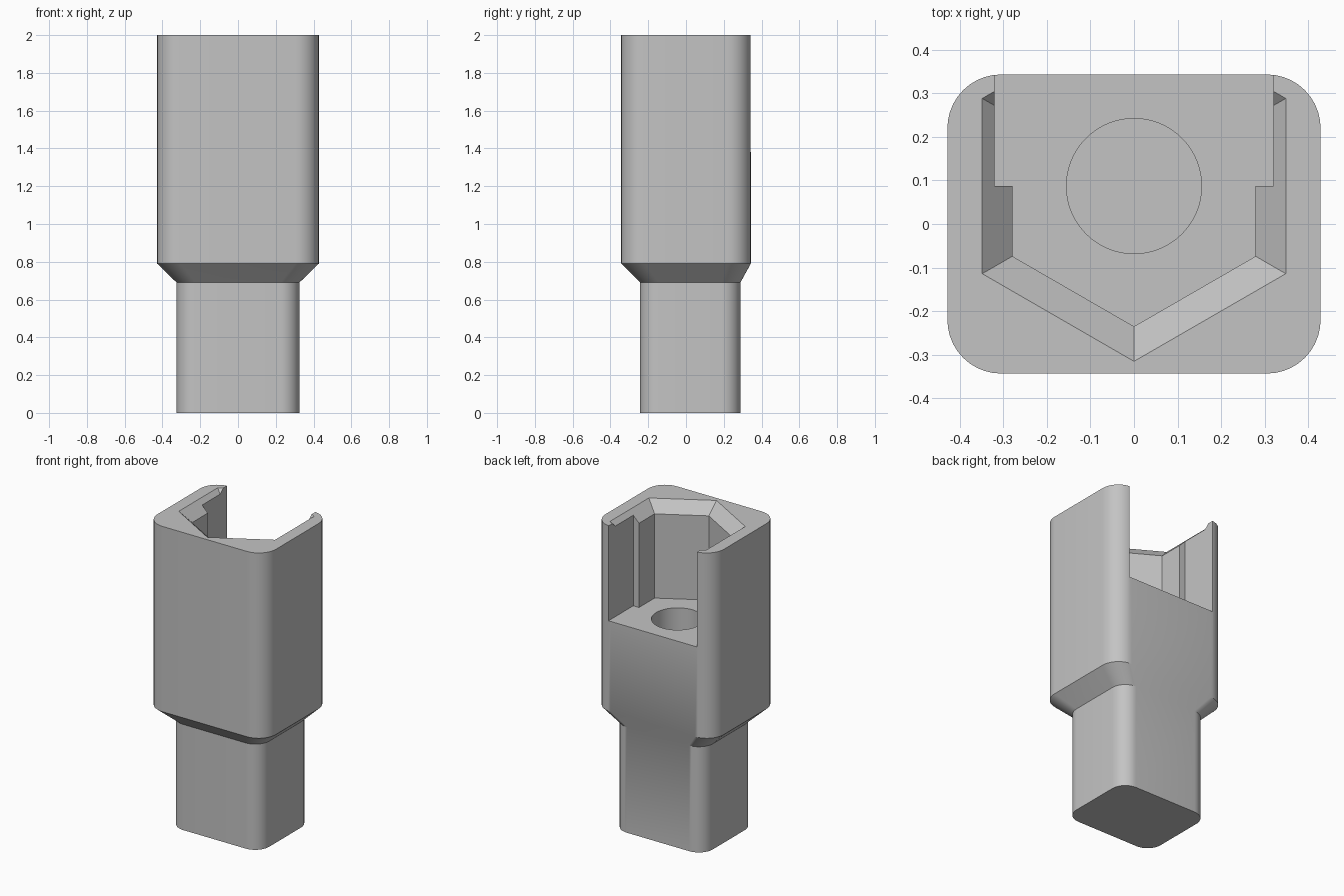
import bpy, bmesh, math

cube = bpy.data.objects.get("Cube")
if cube:
    bpy.data.objects.remove(cube, do_unlink=True)

grey = bpy.data.materials.new("plain grey")
grey.use_nodes = True
grey.diffuse_color = (0.55, 0.55, 0.55, 1)
grey.node_tree.nodes["Principled BSDF"].inputs["Base Color"].default_value = grey.diffuse_color

AXIS_Y = 0.087   # centre of the hexagonal pocket and the bore
FLOOR = 1.38     # pocket floor height


def rounded_rect(hx, y0, y1, r, steps=10):
    """Rounded rectangle outline, counter-clockwise."""
    corners = [(hx - r, y1 - r), (r - hx, y1 - r), (r - hx, y0 + r), (hx - r, y0 + r)]
    pts = []
    for i, (cx, cy) in enumerate(corners):
        for k in range(steps + 1):
            a = math.pi / 2 * (i + k / steps)
            pts.append((cx + r * math.cos(a), cy + r * math.sin(a)))
    return pts


def polygon(radius, sides):
    """Regular polygon around the pocket axis with a corner to the front."""
    angles = [2 * math.pi * i / sides - math.pi / 2 for i in range(sides)]
    return [(radius * math.cos(a), AXIS_Y + radius * math.sin(a)) for a in angles]


def loft(name, sections):
    """Closed solid through (outline, height) sections."""
    bm = bmesh.new()
    rings = [[bm.verts.new((x, y, z)) for x, y in pts] for pts, z in sections]
    for low, high in zip(rings, rings[1:]):
        n = len(low)
        for i in range(n):
            j = (i + 1) % n
            bm.faces.new((low[i], low[j], high[j], high[i]))
    bm.faces.new(list(reversed(rings[0])))
    bm.faces.new(rings[-1])
    bmesh.ops.recalc_face_normals(bm, faces=bm.faces)
    mesh = bpy.data.meshes.new(name)
    bm.to_mesh(mesh)
    bm.free()
    mesh.materials.append(grey)
    obj = bpy.data.objects.new(name, mesh)
    bpy.context.collection.objects.link(obj)
    return obj


# Body: narrow post, flared shoulder, wide head
post = rounded_rect(0.325, -0.243, 0.288, 0.1)
head = rounded_rect(0.428, -0.343, 0.343, 0.123)
body = loft("socket_body", [(post, 0), (post, 0.69), (head, 0.79), (head, 2)])

# Pocket: half hexagon at the front, wider slot open to the back
right_half = polygon(0.322, 6)[:2] + [(0.279, AXIS_Y), (0.32, AXIS_Y), (0.32, 0.5)]
slot = right_half + [(-x, y) for x, y in reversed(right_half[1:])]

# Cutters: pocket, chamfered mouth, round bore
cutters = [
    loft("pocket_cutter", [(slot, FLOOR), (slot, 2.2)]),
    loft("mouth_cutter", [(polygon(0.242, 6), 1.86), (polygon(0.482, 6), 2.07)]),
    loft("bore_cutter", [(polygon(0.155, 64), 0.8), (polygon(0.155, 64), 1.5)]),
]
for cutter in cutters:
    cutter.hide_render = True
    mod = body.modifiers.new(cutter.name, "BOOLEAN")
    mod.operation = "DIFFERENCE"
    mod.solver = "EXACT"
    mod.object = cutter

# Bake the cuts and remove the cutters
bpy.context.view_layer.update()
depsgraph = bpy.context.evaluated_depsgraph_get()
cut_mesh = bpy.data.meshes.new_from_object(body.evaluated_get(depsgraph))
body.modifiers.clear()
body.data = cut_mesh
body.data.name = "socket_body"
for cutter in cutters:
    bpy.data.objects.remove(cutter, do_unlink=True)

# Smooth rounded corners, crisp edges
bpy.ops.object.select_all(action="DESELECT")
body.select_set(True)
bpy.context.view_layer.objects.active = body
bpy.ops.object.shade_smooth_by_angle(angle=math.radians(30))
